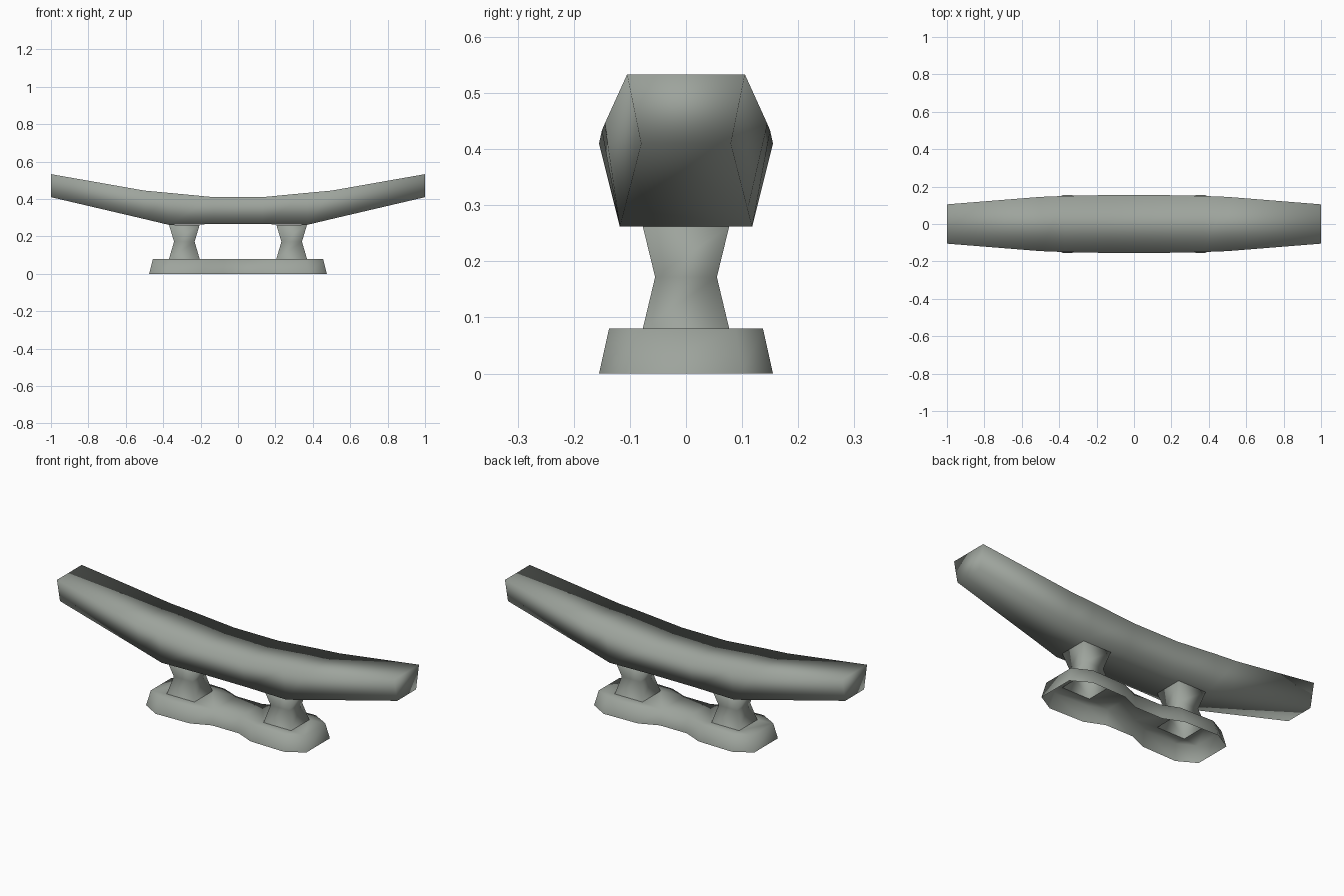
import bpy, bmesh

if "Cube" in bpy.data.objects:
    bpy.data.objects.remove(bpy.data.objects["Cube"])

metal = bpy.data.materials.new("grey_green_metal")
metal.diffuse_color = (0.34, 0.37, 0.335, 1)
metal.use_nodes = True
metal.node_tree.nodes["Principled BSDF"].inputs["Base Color"].default_value = metal.diffuse_color


def finish(name, bm):
    bmesh.ops.recalc_face_normals(bm, faces=bm.faces)
    for f in bm.faces:
        f.smooth = True
    me = bpy.data.meshes.new(name)
    bm.to_mesh(me)
    bm.free()
    me.materials.append(metal)
    ob = bpy.data.objects.new(name, me)
    bpy.context.collection.objects.link(ob)
    return ob


def ring(bm, pts):
    return [bm.verts.new(p) for p in pts]


def bridge(bm, a, b):
    n = len(a)
    for i in range(n):
        bm.faces.new((a[i], a[(i + 1) % n], b[(i + 1) % n], b[i]))


def rect(cx, hx, hy, z):
    return [(cx - hx, -hy, z), (cx + hx, -hy, z), (cx + hx, hy, z), (cx - hx, hy, z)]


# curved horn bar: trapezoid sections, mirrored in x
# (x, top z, top half width, bottom z, bottom half width)
half = [(0.13, 0.41, 0.155, 0.266, 0.118), (0.37, 0.433, 0.15, 0.262, 0.118),
        (0.5, 0.445, 0.145, 0.293, 0.11), (1.0, 0.533, 0.105, 0.41, 0.08)]
sections = [(-s[0],) + s[1:] for s in reversed(half)] + half
bm = bmesh.new()
rings = [ring(bm, [(x, -tw, tz), (x, tw, tz), (x, bw, bz), (x, -bw, bz)])
         for x, tz, tw, bz, bw in sections]
for a, b in zip(rings, rings[1:]):
    bridge(bm, a, b)
bm.faces.new(rings[0])
bm.faces.new(rings[-1])
finish("horn_bar", bm)

# waisted posts, open where they meet the base
PX, PHX, PHY = 0.287, 0.082, 0.077
for side in (-1, 1):
    bm = bmesh.new()
    lo, mid, hi = [ring(bm, rect(side * PX, hx, hy, z)) for hx, hy, z in
                   ((PHX, PHY, 0.08), (0.055, 0.055, 0.172), (PHX, PHY, 0.262))]
    bridge(bm, lo, mid)
    bridge(bm, mid, hi)
    bm.faces.new(hi)
    finish("post_left" if side < 0 else "post_right", bm)

# dumbbell shaped hollow base, open underneath
quarter = [(0.08, 0.107), (0.18, 0.15), (0.38, 0.155), (0.475, 0.1)]
right = [(x, -y) for x, y in quarter] + [(x, y) for x, y in reversed(quarter)]
outline = right + [(-x, -y) for x, y in right]
bm = bmesh.new()
low = ring(bm, [(x, y, 0) for x, y in outline])
top = ring(bm, [(x * 0.958, y * 0.885, 0.08) for x, y in outline])
bridge(bm, low, top)
loops = [top] + [ring(bm, rect(s * PX, PHX, PHY, 0.08)) for s in (-1, 1)]
edges = []
for lp in loops:
    for i, v in enumerate(lp):
        w = lp[(i + 1) % len(lp)]
        edges.append(bm.edges.get((v, w)) or bm.edges.new((v, w)))
bmesh.ops.triangle_fill(bm, edges=edges, use_beauty=True)
finish("base", bm)
